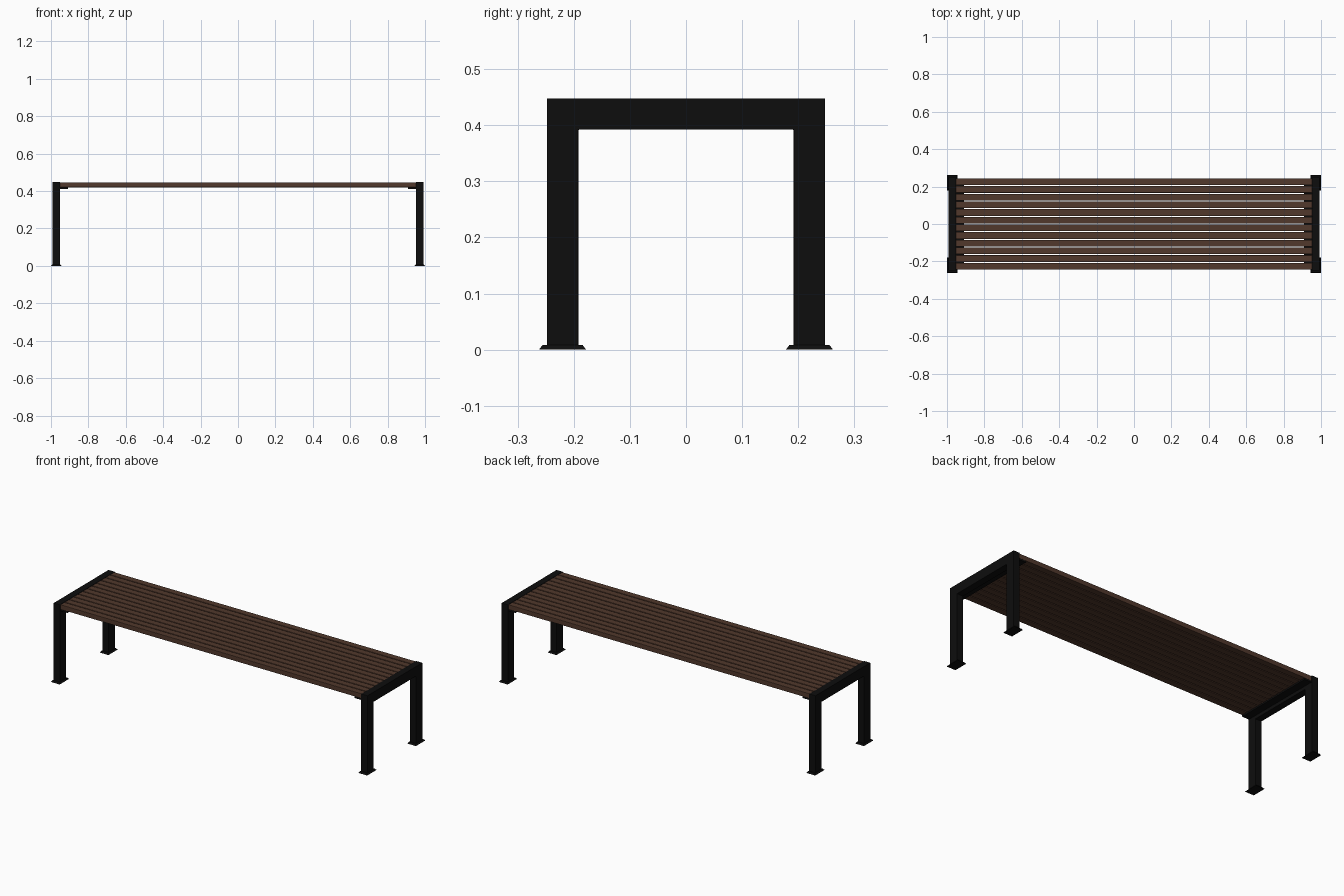
import bpy, bmesh

if "Cube" in bpy.data.objects:
    bpy.data.objects.remove(bpy.data.objects["Cube"])

def material(name, rgb):
    m = bpy.data.materials.new(name)
    m.diffuse_color = (*rgb, 1)
    m.use_nodes = True
    m.node_tree.nodes["Principled BSDF"].inputs["Base Color"].default_value = m.diffuse_color
    return m

BLACK = material("black metal", (0.004, 0.004, 0.004))
WOOD = material("brown wood", (0.083, 0.040, 0.025))

def finish(bm, name, mat, bevel=0):
    bmesh.ops.recalc_face_normals(bm, faces=bm.faces)
    me = bpy.data.meshes.new(name)
    bm.to_mesh(me)
    bm.free()
    me.materials.append(mat)
    ob = bpy.data.objects.new(name, me)
    bpy.context.collection.objects.link(ob)
    if bevel:
        b = ob.modifiers.new("soft edges", 'BEVEL')
        b.width, b.segments, b.limit_method = bevel, 2, 'ANGLE'
    return ob

def box(name, lo, hi, mat, bevel=0, taper=0):
    bm = bmesh.new()
    bmesh.ops.create_cube(bm, size=1)
    for v in bm.verts:
        top = v.co.z > 0
        for i in range(3):
            side = 1 if v.co[i] > 0 else -1
            v.co[i] = hi[i] if side > 0 else lo[i]
            if top and i < 2:
                v.co[i] -= side * taper
    return finish(bm, name, mat, bevel)

TOP, HALF_W, TUBE = 0.448, 0.248, 0.056

for s, side in ((-1, "left"), (1, "right")):
    # end frame: upside-down U extruded along x
    w, n = HALF_W, HALF_W - TUBE
    outline = [(-w, 0.004), (-w, TOP), (w, TOP), (w, 0.004),
               (n, 0.004), (n, TOP - TUBE), (-n, TOP - TUBE), (-n, 0.004)]
    bm = bmesh.new()
    face = bm.faces.new([bm.verts.new((s * 0.952, y, z)) for y, z in outline])
    ext = bmesh.ops.extrude_face_region(bm, geom=[face])
    bmesh.ops.translate(bm, vec=(s * 0.04, 0, 0),
                        verts=[g for g in ext["geom"] if isinstance(g, bmesh.types.BMVert)])
    finish(bm, side + "_end_frame", BLACK, 0.0015)

    # chamfered foot plates
    for f, end in ((-1, "front"), (1, "back")):
        y = f * (HALF_W - TUBE / 2)
        box(f"{end}_{side}_foot", (s * 0.972 - 0.028, y - 0.042, 0),
            (s * 0.972 + 0.028, y + 0.042, 0.008), BLACK, taper=0.006)

    # support ledge under the slat ends
    x0, x1 = sorted((s * 0.908, s * 0.953))
    box(side + "_slat_support", (x0, -0.243, 0.411), (x1, 0.243, 0.42), BLACK)

# seat slats
COUNT, PITCH, WIDTH = 12, 0.041, 0.036
for i in range(COUNT):
    y = (i - (COUNT - 1) / 2) * PITCH
    box(f"seat_slat_{i + 1}", (-0.952, y - WIDTH / 2, 0.42),
        (0.952, y + WIDTH / 2, TOP - 0.001), WOOD, 0.002)
